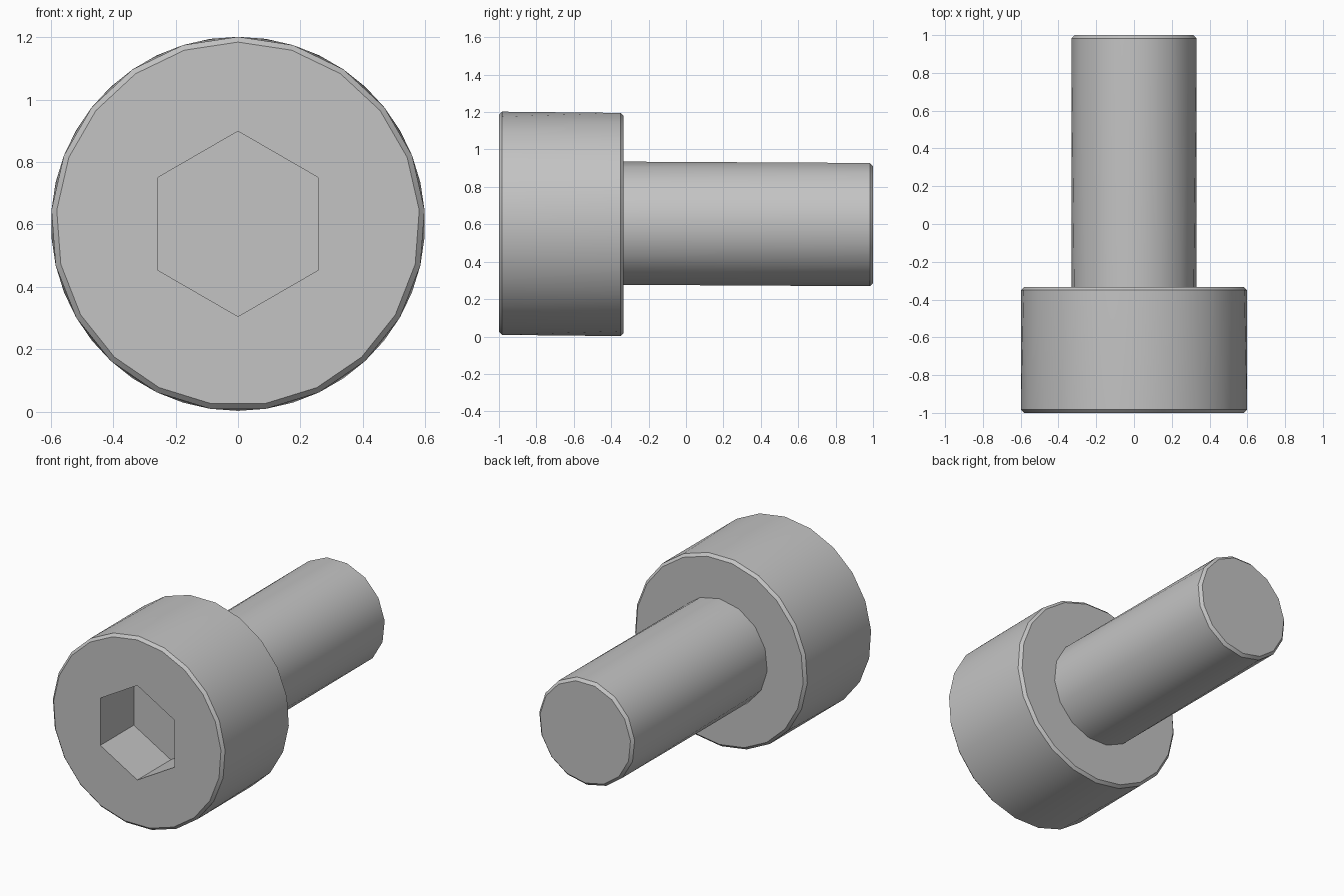
import bpy
import bmesh
from math import sin, cos, pi

if "Cube" in bpy.data.objects:
    bpy.data.objects.remove(bpy.data.objects["Cube"], do_unlink=True)

AXIS_Z = 0.602
HEAD_SIDES, SHAFT_SIDES = 21, 15

# Plain grey metal
steel = bpy.data.materials.new("grey_steel")
steel.use_nodes = True
grey = (0.55, 0.55, 0.55, 1)
steel.diffuse_color = grey
steel.node_tree.nodes["Principled BSDF"].inputs["Base Color"].default_value = grey


def ring(bm, y, radius, sides, half_turn=False):
    """A polygon around the long axis, with its vertices' angles from the top."""
    start = pi / sides if half_turn else 0
    angles = [start + 2 * pi * i / sides for i in range(sides + 1)]
    verts = [bm.verts.new((radius * sin(a), y, AXIS_Z + radius * cos(a)))
             for a in angles[:-1]]
    return verts, angles


def loft(bm, first, second):
    """Join two rings that may differ in side count or rotation."""
    (va, aa), (vb, ab) = first, second
    na, nb = len(va), len(vb)
    i = j = 0
    while i < na or j < nb:
        next_a = aa[i + 1] if i < na else 99
        next_b = ab[j + 1] if j < nb else 99
        a, b = va[i % na], vb[j % nb]
        step_a = next_a < next_b + 1e-5
        step_b = next_b < next_a + 1e-5
        corners = [a]
        if step_a:
            i += 1
            corners.append(va[i % na])
        if step_b:
            corners.append(vb[(j + 1) % nb])
            j += 1
        bm.faces.new(corners + [b])


def build(name, sections, cap_front=False, cap_back=False):
    bm = bmesh.new()
    rings = [ring(bm, *s) for s in sections]
    for first, second in zip(rings, rings[1:]):
        loft(bm, first, second)
    if cap_front:
        bm.faces.new(rings[0][0][::-1])
    if cap_back:
        bm.faces.new(rings[-1][0])
    mesh = bpy.data.meshes.new(name)
    bm.to_mesh(mesh)
    bm.free()
    mesh.materials.append(steel)
    obj = bpy.data.objects.new(name, mesh)
    bpy.context.collection.objects.link(obj)
    bpy.ops.object.select_all(action="DESELECT")
    obj.select_set(True)
    bpy.context.view_layer.objects.active = obj
    bpy.ops.object.shade_smooth_by_angle(angle=pi / 6)
    return obj


# Head: hex socket floor and walls, front face, chamfers, wall, back face
build("socket_head", [
    (-0.667, 0.297, 6),
    (-1.0, 0.297, 6),
    (-1.0, 0.583, HEAD_SIDES),
    (-0.983, 0.6, HEAD_SIDES),
    (-0.35, 0.6, HEAD_SIDES, True),
    (-0.333, 0.583, HEAD_SIDES, True),
    (-0.333, 0.333, SHAFT_SIDES),
], cap_front=True)

# Shaft with chamfered tip
build("shaft", [
    (-0.333, 0.333, SHAFT_SIDES),
    (0.983, 0.333, SHAFT_SIDES, True),
    (1.0, 0.316, SHAFT_SIDES, True),
], cap_back=True)
